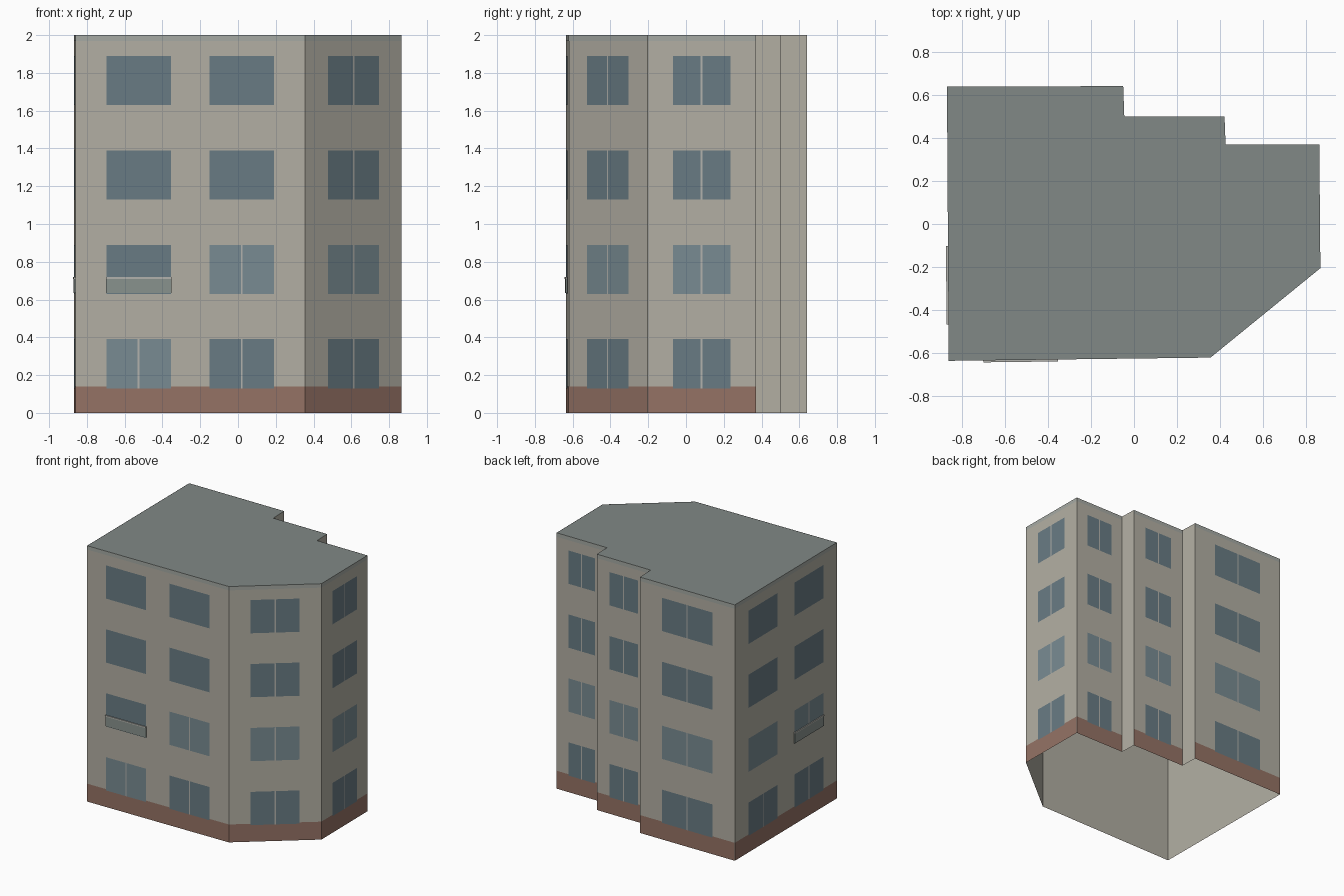
import bpy
from mathutils import Vector

if "Cube" in bpy.data.objects:
    bpy.data.objects.remove(bpy.data.objects["Cube"])

H = 2.0
# Footprint, counter-clockwise from the front left corner
PLAN = [(-0.86, -0.635), (0.355, -0.62), (0.865, -0.205), (0.86, 0.37), (0.425, 0.37),
        (0.42, 0.50), (-0.045, 0.50), (-0.05, 0.64), (-0.868, 0.637)]
FRONT, CHAMFER, RIGHT, BACK_R, STEP_1, BACK_M, STEP_2, BACK_L, LEFT = range(9)
FACADES = [FRONT, CHAMFER, RIGHT, BACK_R, BACK_M, BACK_L, LEFT]

COLOURS = {
    "wall": (0.45, 0.43, 0.37), "roof": (0.22, 0.25, 0.24), "brick": (0.30, 0.17, 0.13),
    "glass": (0.14, 0.20, 0.23), "pale_glass": (0.19, 0.26, 0.29),
    "frame": (0.45, 0.45, 0.42), "trim": (0.38, 0.40, 0.37), "railing": (0.25, 0.29, 0.27),
}


def make(name, colour, polys):
    """One object from a list of separate polygons."""
    verts, faces = [], []
    for p in polys:
        faces.append(tuple(range(len(verts), len(verts) + len(p))))
        verts.extend(p)
    mesh = bpy.data.meshes.new(name)
    mesh.from_pydata(verts, [], faces)
    mat = bpy.data.materials.get(colour) or bpy.data.materials.new(colour)
    mat.diffuse_color = (*COLOURS[colour], 1)
    mat.use_nodes = True
    mat.node_tree.nodes["Principled BSDF"].inputs["Base Color"].default_value = mat.diffuse_color
    mesh.materials.append(mat)
    ob = bpy.data.objects.new(name, mesh)
    bpy.context.collection.objects.link(ob)


def point(w, u, z, out):
    """Point on wall w at fraction u along it, pushed out by a distance."""
    a, b = Vector(PLAN[w]), Vector(PLAN[(w + 1) % len(PLAN)])
    d = (b - a).normalized()
    p = a.lerp(b, u) + Vector((d.y, -d.x)) * out
    return (p.x, p.y, z)


def panel(w, u0, u1, z0, z1, out):
    return [point(w, u, z, out) for u, z in ((u0, z0), (u1, z0), (u1, z1), (u0, z1))]


def box(w, u0, u1, z0, z1, out):
    """Shallow box standing off a wall, without its hidden back."""
    f, b = panel(w, u0, u1, z0, z1, out), panel(w, u0, u1, z0, z1, 0)
    return [f] + [[b[i], b[(i + 1) % 4], f[(i + 1) % 4], f[i]] for i in range(4)]


# Shell: walls open at the bottom, flat roof
n = len(PLAN)
mesh_walls = [panel(i, 0, 1, 0, H, 0) for i in range(n)]
make("outer_walls", "wall", mesh_walls)
make("flat_roof", "roof", [[(x, y, H) for x, y in PLAN]])

# Brick base and roof edge band on the main facades
make("brick_base", "brick", [panel(w, 0, 1, 0, 0.14, 0.001) for w in FACADES])
make("roof_edge_band", "trim", [panel(w, 0, 1, 1.97, H, 0.001) for w in FACADES])

# Windows: two columns on the long facades, one on the others
glass, pale, bars = [], [], []
for w in FACADES:
    wide = w in (FRONT, LEFT)
    columns = (0.275, 0.724) if wide else (0.5,)
    half = 0.141 if wide else 0.265
    for c, u in enumerate(columns):
        for floor in range(4):
            z0 = 0.13 + 0.5 * floor
            z1 = z0 + 0.26
            is_pale = (floor == 1 and not (w == FRONT and c == 0)) or \
                      (w == FRONT and floor == 0 and c == 0)
            (pale if is_pale else glass).append(panel(w, u - half, u + half, z0, z1, 0.002))
            has_bar = not wide or floor == 0 or (w == FRONT and floor == 1 and c == 1)
            if w == LEFT and floor == 1 and c == 1:
                has_bar = True
            if has_bar:
                length = (Vector(PLAN[(w + 1) % n]) - Vector(PLAN[w])).length
                t = 0.005 / length
                bars.append(panel(w, u - t, u + t, z0, z1, 0.003))
make("window_glass", "glass", glass)
make("pale_window_glass", "pale_glass", pale)
make("window_bars", "frame", bars)

# Shallow balconies on the first floor; the left wall runs from back to front
balconies, rails = [], []
for w, u in ((FRONT, 0.275), (LEFT, 0.724)):
    balconies += box(w, u - 0.143, u + 0.143, 0.635, 0.71, 0.008)
    rails += box(w, u - 0.143, u + 0.143, 0.71, 0.72, 0.009)
make("balcony_panels", "railing", balconies)
make("balcony_rails", "frame", rails)
